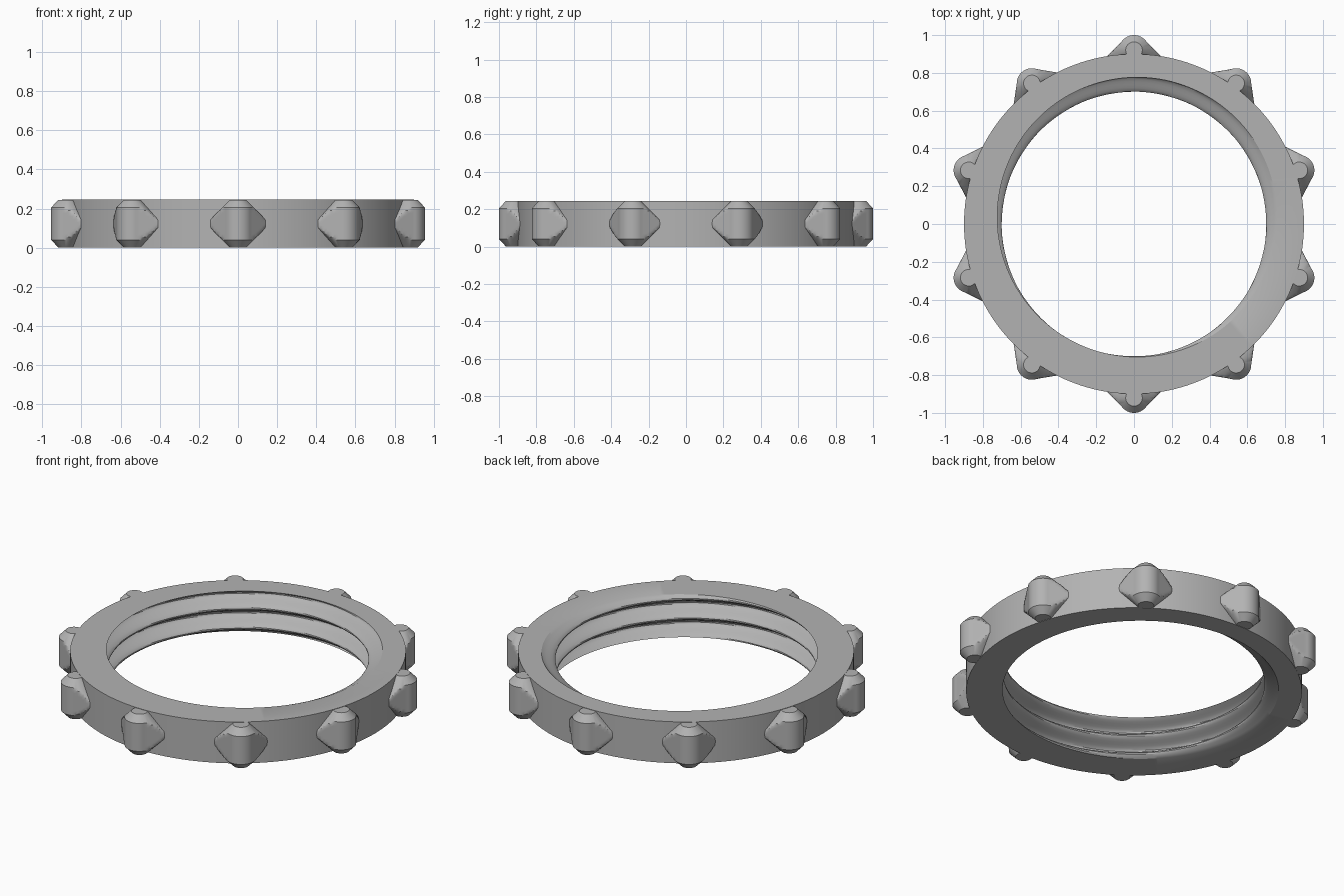
import bpy, bmesh
from math import sin, cos, pi, radians, hypot

if "Cube" in bpy.data.objects:
    bpy.data.objects.remove(bpy.data.objects["Cube"])

HEIGHT = 0.245
OUTER = 0.9
PITCH = 0.115
LUG_AXIS = 0.92
LUG_RADIUS = 0.08

grey = bpy.data.materials.new("plain grey")
grey.use_nodes = True
colour = (0.45, 0.45, 0.45, 1)
grey.diffuse_color = colour
grey.node_tree.nodes["Principled BSDF"].inputs["Base Color"].default_value = colour


def bridge(bm, a, b):
    """Join two closed loops of vertices with quads."""
    for i in range(len(a)):
        j = (i + 1) % len(a)
        bm.faces.new((a[i], a[j], b[j], b[i]))


def finish(bm, name):
    bmesh.ops.recalc_face_normals(bm, faces=bm.faces)
    mesh = bpy.data.meshes.new(name)
    bm.to_mesh(mesh)
    bm.free()
    mesh.materials.append(grey)
    obj = bpy.data.objects.new(name, mesh)
    bpy.context.collection.objects.link(obj)
    bpy.ops.object.select_all(action='DESELECT')
    obj.select_set(True)
    bpy.context.view_layer.objects.active = obj
    bpy.ops.object.shade_smooth_by_angle(angle=radians(28))
    return obj


# Ring body with a rounded helical thread inside
def thread_radius(angle, z):
    crest = 0.165 - PITCH * (angle - radians(135)) / (2 * pi)
    return 0.74 - 0.04 * cos(2 * pi * (z - crest) / PITCH)


bm = bmesh.new()
steps, rows = 180, 32
sections = []
for s in range(steps):
    a = 2 * pi * s / steps
    profile = [(OUTER, 0), (OUTER, HEIGHT)]
    for k in range(rows + 1):
        z = HEIGHT * (1 - k / rows)
        profile.append((thread_radius(a, z), z))
    sections.append([bm.verts.new((r * cos(a), r * sin(a), z)) for r, z in profile])
for s in range(steps):
    bridge(bm, sections[s], sections[(s + 1) % steps])
finish(bm, "threaded_ring")

# Grip lug outline: round nose, flared sides, root buried in the ring
nose = radians(54)
half = [(LUG_RADIUS * cos(nose * i / 10), LUG_RADIUS * sin(nose * i / 10)) for i in range(11)]
start, end = half[-1], (-0.04, 0.15)
for i in range(1, 11):
    t = i / 10
    half.append((start[0] + (end[0] - start[0]) * t, start[1] + (end[1] - start[1]) * t))
half += [(-0.07, 0.12), (-0.09, 0.06)]
outline = half + [(-0.1, 0)] + [(u, -v) for u, v in reversed(half[1:])]

# Lug layers, trimmed by a cone at the top and the bottom
bm = bmesh.new()
low = [0.002, 0.04, 0.055, 0.07, 0.085, 0.1, 0.115]
loops = []
for z in low + [HEIGHT - z for z in reversed(low)]:
    limit = 0.042 + min(z, HEIGHT - z)
    loop = []
    for u, v in outline:
        scale = min(1, limit / hypot(u, v))
        loop.append(bm.verts.new((LUG_AXIS + u * scale, v * scale, z)))
    loops.append(loop)
for lower, upper in zip(loops, loops[1:]):
    bridge(bm, lower, upper)
bm.faces.new(loops[0])
bm.faces.new(loops[-1])
first = finish(bm, "grip_lug_1")
first.rotation_euler.z = pi / 2

# Ten lugs around the rim
for i in range(1, 10):
    lug = bpy.data.objects.new(f"grip_lug_{i + 1}", first.data)
    lug.rotation_euler.z = pi / 2 + 2 * pi * i / 10
    bpy.context.collection.objects.link(lug)
